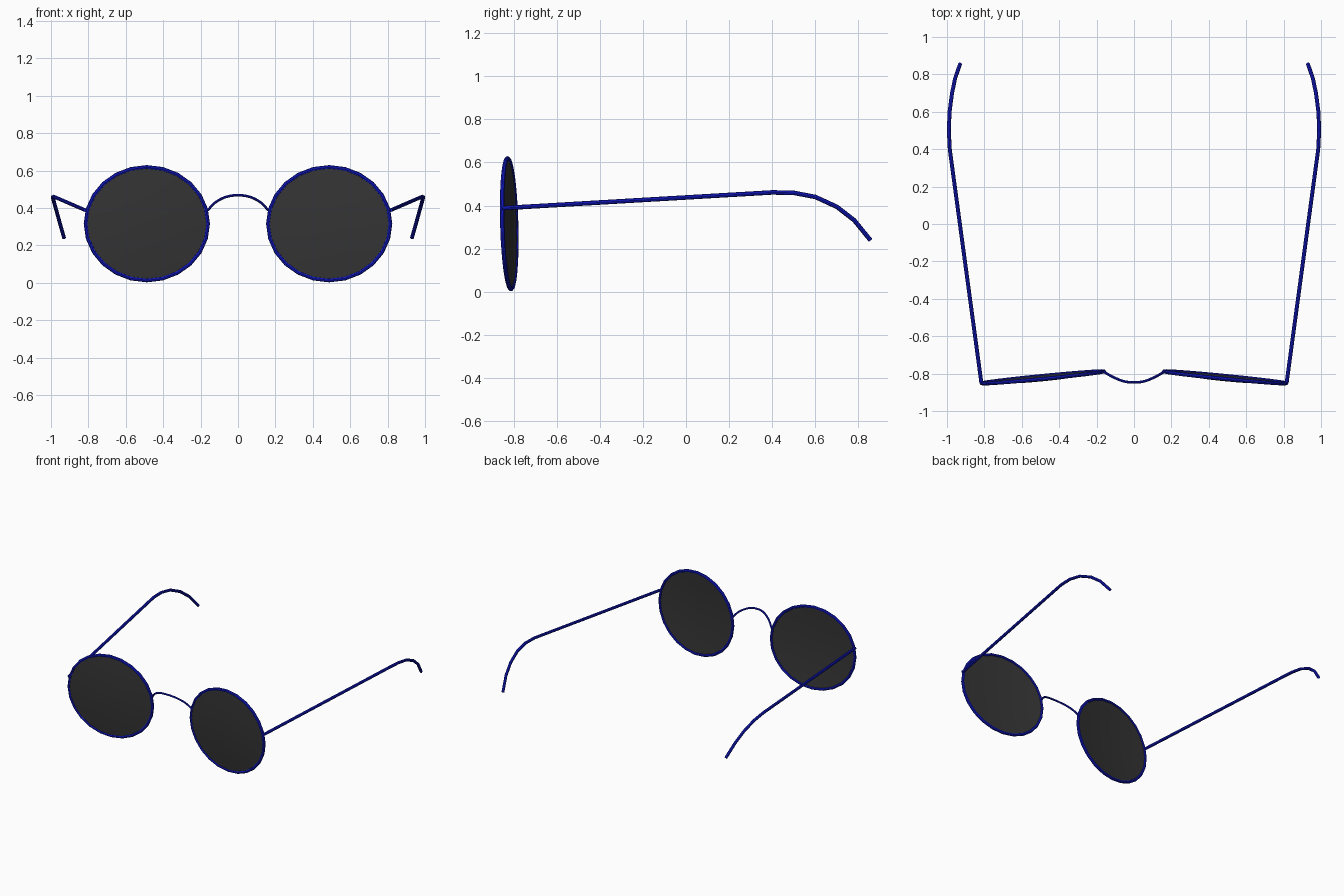
import bpy, bmesh
from math import sin, cos, pi

if "Cube" in bpy.data.objects:
    bpy.data.objects.remove(bpy.data.objects["Cube"])

def mat(name, col):
    m = bpy.data.materials.new(name)
    m.diffuse_color = (*col, 1)
    m.use_nodes = True
    m.node_tree.nodes["Principled BSDF"].inputs["Base Color"].default_value = m.diffuse_color
    return m

BLUE = mat("blue_metal", (0.006, 0.01, 0.6))
DARK = mat("dark_glass", (0.035, 0.035, 0.035))

CX, CZ, RX, RZ, N = 0.4875, 0.316, 0.327, 0.303, 24

def finish(ob, material):
    ob.data.materials.append(material)
    bpy.ops.object.select_all(action='DESELECT')
    ob.select_set(True)
    bpy.context.view_layer.objects.active = ob
    bpy.ops.object.shade_smooth_by_angle()

def tube(name, pts, r, cyclic=False, smooth=False):
    cu = bpy.data.curves.new(name, 'CURVE')
    cu.dimensions = '3D'
    cu.bevel_depth, cu.bevel_resolution = r, 2
    cu.use_fill_caps = True
    cu.resolution_u = 4
    if smooth:
        sp = cu.splines.new('BEZIER')
        sp.bezier_points.add(len(pts) - 1)
        for b, p in zip(sp.bezier_points, pts):
            b.co = p
            b.handle_left_type = b.handle_right_type = 'AUTO'
    else:
        sp = cu.splines.new('POLY')
        sp.points.add(len(pts) - 1)
        for q, p in zip(sp.points, pts):
            q.co = (*p, 1)
    sp.use_cyclic_u = cyclic
    tmp = bpy.data.objects.new(name + "_path", cu)
    bpy.context.collection.objects.link(tmp)
    bpy.context.view_layer.update()
    me = bpy.data.meshes.new_from_object(tmp.evaluated_get(bpy.context.evaluated_depsgraph_get()))
    bpy.data.objects.remove(tmp)
    ob = bpy.data.objects.new(name, me)
    bpy.context.collection.objects.link(ob)
    finish(ob, BLUE)

def lens_point(s, t, a, bulge=0.0):
    # point on the tilted, slightly domed lens; t = 0 centre, 1 rim
    u, w = t * cos(a), t * sin(a)
    y = -0.820 - 0.032 * u - 0.008 * w - bulge * (1 - t * t)
    return (s * (CX + RX * u), y, CZ + RZ * w)

def lens(name, s):
    bm = bmesh.new()
    # rings run from back centre, round the edge, to front centre
    rings = []
    for t, off in [(0.35, .004), (0.7, .004), (1, .004), (1, -.004), (0.7, -.004), (0.35, -.004)]:
        ring = []
        for i in range(N):
            x, y, z = lens_point(s, t, 2 * pi * i / N, 0.016)
            ring.append(bm.verts.new((x, y + off, z)))
        rings.append(ring)
    for a, b in zip(rings, rings[1:]):
        for i in range(N):
            j = (i + 1) % N
            bm.faces.new((a[i], a[j], b[j], b[i]))
    for ring, off in ((rings[0], .004), (rings[-1], -.004)):
        x, y, z = lens_point(s, 0, 0, 0.016)
        c = bm.verts.new((x, y + off, z))
        for i in range(N):
            bm.faces.new((ring[i], ring[(i + 1) % N], c))
    bmesh.ops.recalc_face_normals(bm, faces=bm.faces)
    me = bpy.data.meshes.new(name)
    bm.to_mesh(me)
    bm.free()
    ob = bpy.data.objects.new(name, me)
    bpy.context.collection.objects.link(ob)
    finish(ob, DARK)

for side, s in (("right", 1), ("left", -1)):
    lens(side + "_lens", s)
    # wire rim
    tube(side + "_rim", [lens_point(s, 1, 2 * pi * i / N) for i in range(N)], 0.0105, cyclic=True)
    # temple arm with curved ear hook
    arm = [(0.816, -0.85, 0.388), (0.985, 0.40, 0.461), (0.990, 0.50, 0.459), (0.986, 0.60, 0.440),
           (0.973, 0.70, 0.394), (0.956, 0.78, 0.332), (0.93, 0.855, 0.24)]
    tube(side + "_temple", [(s * x, y, z) for x, y, z in arm], 0.0105)

# nose bridge
half = [(0.160, -0.790, 0.388), (0.135, -0.806, 0.418), (0.095, -0.826, 0.446), (0.05, -0.842, 0.463)]
tube("nose_bridge", half + [(0, -0.847, 0.468)] + [(-x, y, z) for x, y, z in reversed(half)],
     0.007, smooth=True)
